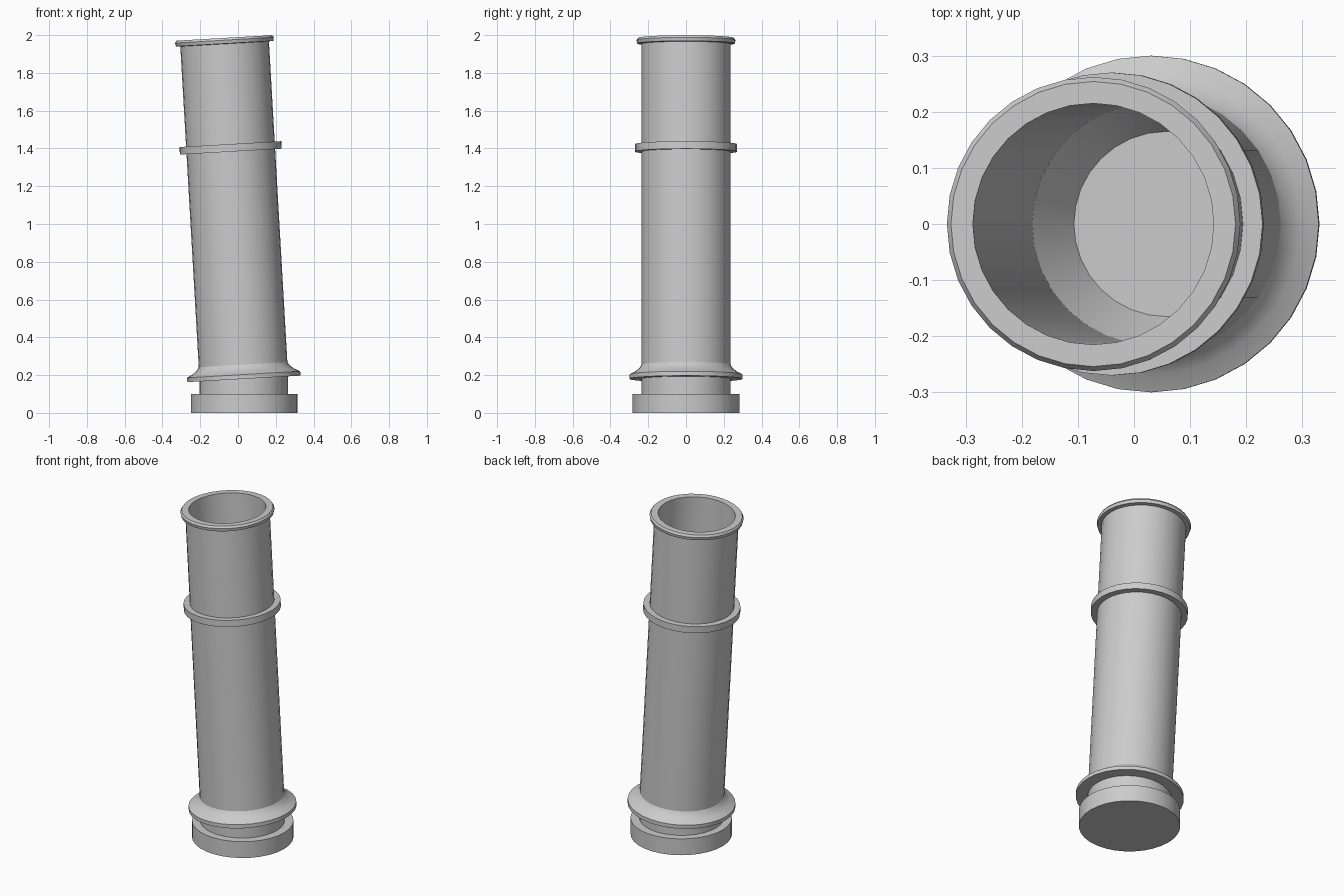
import bpy, bmesh, math
from mathutils import Matrix, Vector

if "Cube" in bpy.data.objects:
    bpy.data.objects.remove(bpy.data.objects["Cube"])

SIDES = 32
TILT = math.atan(0.0575)
# frame of the leaning pipe: its axis passes through (0.03, 0, 0.2)
LEAN = Matrix.Translation((0.03, 0, 0.2)) @ Matrix.Rotation(-TILT, 4, 'Y')


def loft(name, rings, frame=Matrix(), cap_start=False, cap_end=False, closed=False):
    """Skin circles given as (radius, height, x offset) and smooth the sides."""
    bm = bmesh.new()
    loops = []
    for r, h, cx in rings:
        loops.append([bm.verts.new(frame @ Vector((
            cx + r * math.cos(2 * math.pi * i / SIDES),
            r * math.sin(2 * math.pi * i / SIDES), h))) for i in range(SIDES)])
    pairs = list(zip(loops, loops[1:]))
    if closed:
        pairs.append((loops[-1], loops[0]))
    for a, b in pairs:
        for i in range(SIDES):
            j = (i + 1) % SIDES
            bm.faces.new((a[i], a[j], b[j], b[i]))
    if cap_start:
        bm.faces.new(loops[0][::-1])
    if cap_end:
        bm.faces.new(loops[-1])
    me = bpy.data.meshes.new(name)
    bm.to_mesh(me)
    bm.free()
    ob = bpy.data.objects.new(name, me)
    bpy.context.collection.objects.link(ob)
    bpy.ops.object.select_all(action='DESELECT')
    ob.select_set(True)
    bpy.context.view_layer.objects.active = ob
    bpy.ops.object.shade_smooth_by_angle(angle=math.radians(30))
    return ob


def lathe(name, profile, **kw):
    return loft(name, [(r, s, 0) for r, s in profile], frame=LEAN, **kw)


# upright foot disc and neck
loft("foot", [(0.282, 0, 0.032), (0.282, 0.1, 0.032),
              (0.235, 0.1, 0.03), (0.235, 0.2, 0.03)], cap_start=True)

# flared collar where the pipe leans off the neck
lathe("collar", [(0.225, -0.02), (0.3, -0.02), (0.3, 0.003), (0.268, 0.02),
                 (0.246, 0.038), (0.235, 0.056), (0.225, 0.056)], closed=True)

# leaning pipe with rolled lip and hollow bore
lathe("pipe", [(0.235, 0.0), (0.235, 1.756), (0.258, 1.758), (0.262, 1.776),
               (0.254, 1.788), (0.215, 1.788), (0.215, -0.05)])

# raised band around the pipe
lathe("band", [(0.23, 1.185), (0.27, 1.185), (0.27, 1.225), (0.23, 1.225)], closed=True)

# tapered bottom of the bore, seen down the mouth
bowl = loft("bore_floor", [(0.165, 0.05, 0.058), (0.215, 0.15, 0.033)])
bm = bmesh.new()
bm.from_mesh(bowl.data)
bm.verts.ensure_lookup_table()
bm.faces.new(bm.verts[:SIDES])
for f in bm.faces:
    if f.normal.z < 0:
        f.normal_flip()
bm.normal_update()
for f in bm.faces:
    if f.calc_center_median().z < 0.06:
        f.smooth = False
bm.to_mesh(bowl.data)
bm.free()
